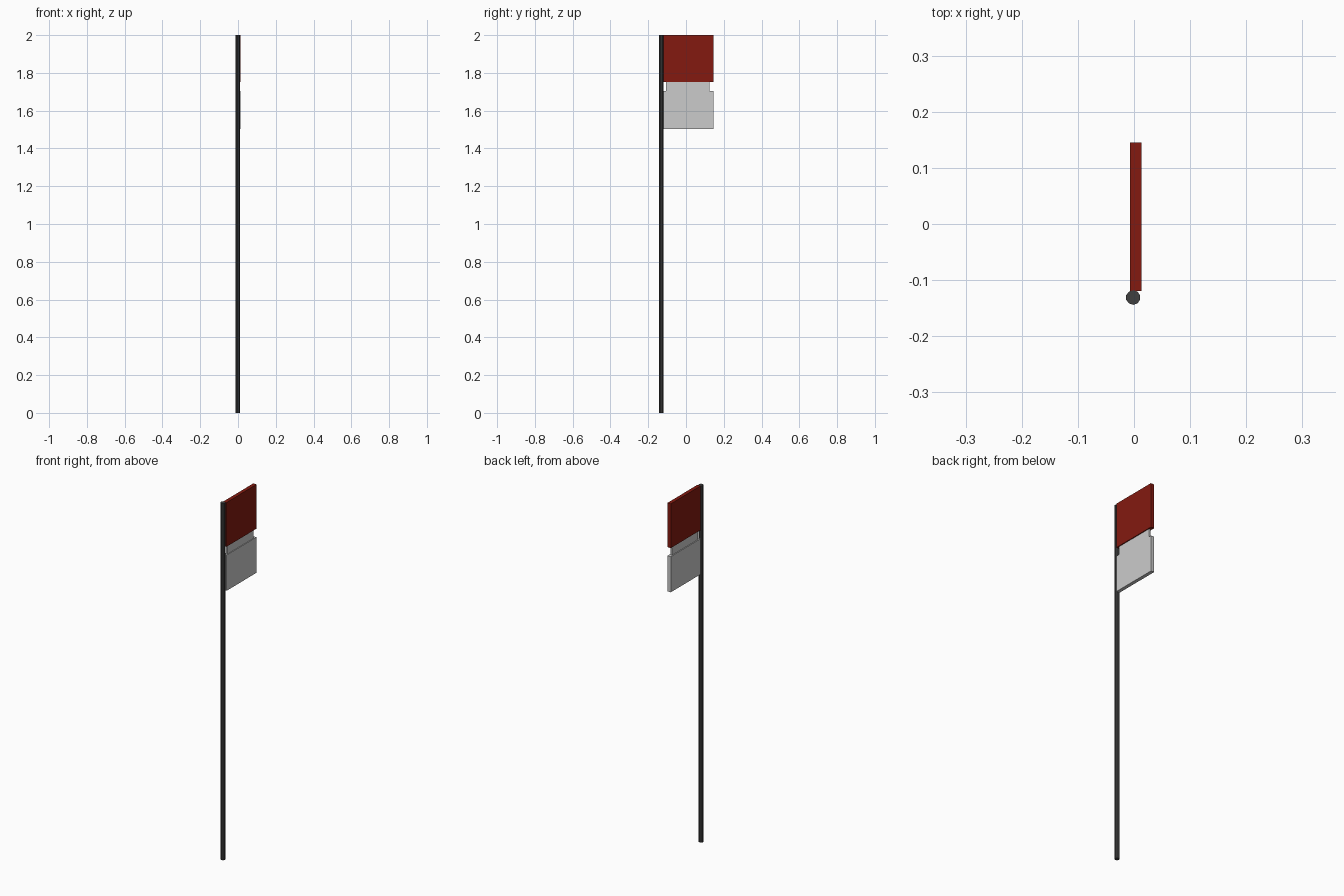
import bpy, math

if "Cube" in bpy.data.objects:
    bpy.data.objects.remove(bpy.data.objects["Cube"])


def material(name, rgb):
    m = bpy.data.materials.new(name)
    m.diffuse_color = (*rgb, 1)
    m.use_nodes = True
    m.node_tree.nodes["Principled BSDF"].inputs["Base Color"].default_value = m.diffuse_color
    return m


def box(name, x, y, z, mat=None):
    """Box from (min, max) ranges on each axis."""
    bpy.ops.mesh.primitive_cube_add(size=1)
    ob = bpy.context.object
    ob.name = name
    ob.location = [(a + b) / 2 for a, b in (x, y, z)]
    ob.scale = [b - a for a, b in (x, y, z)]
    bpy.ops.object.transform_apply(location=True, scale=True)
    if mat:
        ob.data.materials.append(mat)
    return ob


red = material("red_paint", (0.23, 0.01, 0.005))
dark = material("dark_metal", (0.05, 0.05, 0.05))

# Post
bpy.ops.mesh.primitive_cylinder_add(vertices=10, radius=0.013, depth=2,
                                    location=(-0.0015, -0.131, 1))
post = bpy.context.object
post.name = "post"
post.data.materials.append(dark)

# Red upper panel and grey lower panel, joined by a narrower thin plate
box("upper_panel", (-0.007, 0.0135), (-0.119, 0.145), (1.752, 2.0), red)
box("lower_panel", (-0.007, 0.0125), (-0.119, 0.145), (1.504, 1.704))
box("joining_plate", (-0.002, 0.0085), (-0.105, 0.125), (1.704, 1.752))
